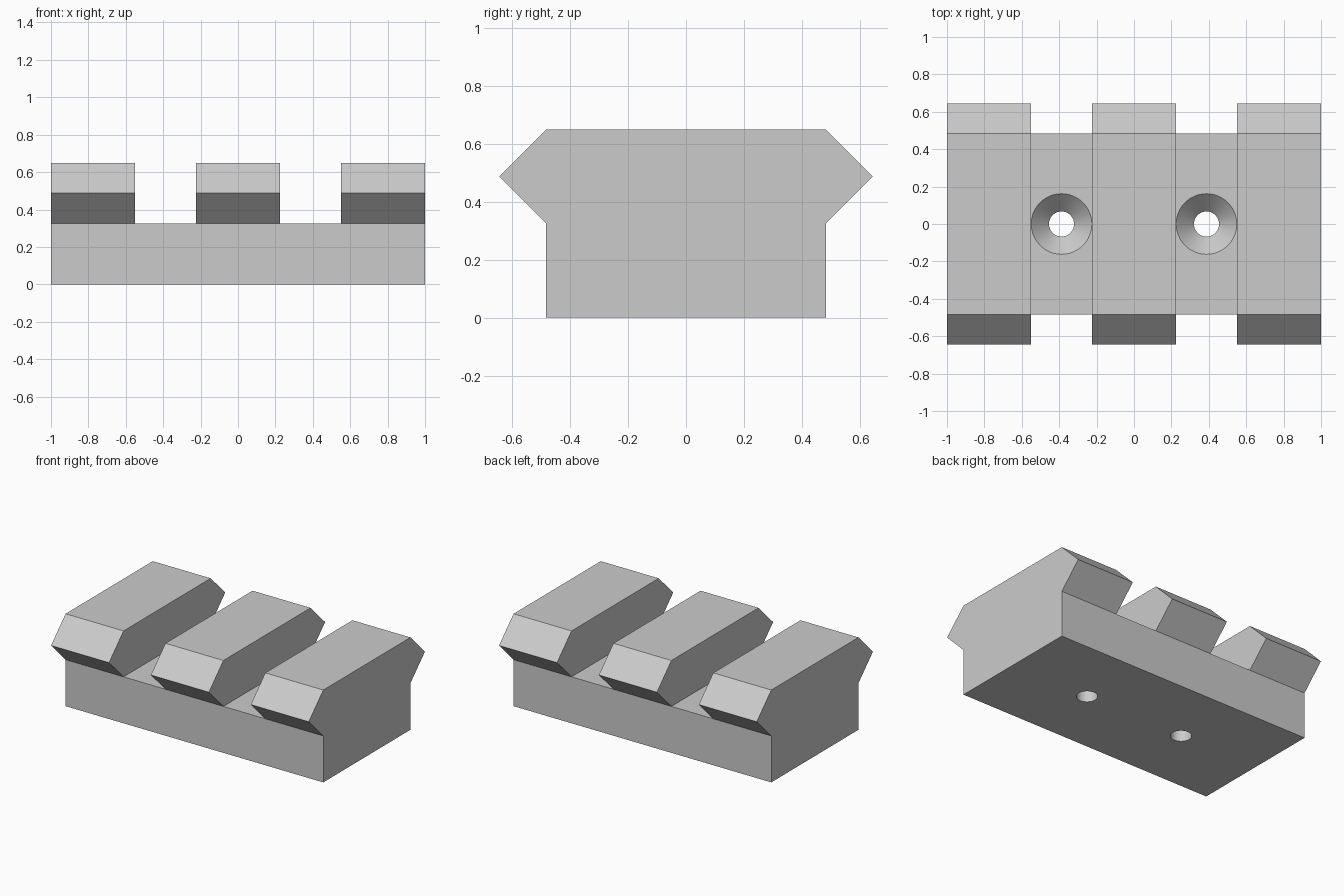
import bpy, bmesh, math

if "Cube" in bpy.data.objects:
    bpy.data.objects.remove(bpy.data.objects["Cube"], do_unlink=True)

BODY_Y, TIP_Y = 0.483, 0.644           # half widths of body and ridge tips
SHELF_Z, TIP_Z, TOP_Z = 0.326, 0.487, 0.648
STATIONS = [-1, -0.55, -0.225, 0.225, 0.55, 1]
HOLE_X, HOLE_R, SINK_R = 0.3875, 0.067, 0.162

grey = bpy.data.materials.new("plain_grey")
grey.use_nodes = True
colour = (0.6, 0.6, 0.6, 1)
grey.diffuse_color = colour
grey.node_tree.nodes["Principled BSDF"].inputs["Base Color"].default_value = colour


def make_object(name, bm):
    bmesh.ops.remove_doubles(bm, verts=bm.verts, dist=0.0001)
    bmesh.ops.recalc_face_normals(bm, faces=bm.faces)
    mesh = bpy.data.meshes.new(name)
    bm.to_mesh(mesh)
    bm.free()
    mesh.materials.append(grey)
    obj = bpy.data.objects.new(name, mesh)
    bpy.context.collection.objects.link(obj)
    return obj


def face(bm, points):
    bm.faces.new([bm.verts.new(p) for p in points])


def sweep(bm, path, x0, x1):
    for (ya, za), (yb, zb) in zip(path, path[1:]):
        face(bm, [(x0, ya, za), (x1, ya, za), (x1, yb, zb), (x0, yb, zb)])


# Rail: constant body section with ridges on alternate segments
body = [(-BODY_Y, SHELF_Z), (-BODY_Y, 0), (BODY_Y, 0), (BODY_Y, SHELF_Z)]
ridge = [(BODY_Y, SHELF_Z), (TIP_Y, TIP_Z), (BODY_Y, TOP_Z),
         (-BODY_Y, TOP_Z), (-TIP_Y, TIP_Z), (-BODY_Y, SHELF_Z)]
bm = bmesh.new()
for i, (x0, x1) in enumerate(zip(STATIONS, STATIONS[1:])):
    sweep(bm, body, x0, x1)
    sweep(bm, ridge if i % 2 == 0 else [ridge[0], ridge[-1]], x0, x1)
for x in STATIONS[1:-1]:
    face(bm, [(x, y, z) for y, z in ridge])
for x in (-1, 1):
    face(bm, [(x, y, z) for y, z in body + ridge[1:-1]])
rail = make_object("slotted_rail", bm)

# Countersunk screw holes, one in each slot
sink_z = SHELF_Z - (SINK_R - HOLE_R)
profile = [(0, -0.1), (HOLE_R, -0.1), (HOLE_R, sink_z),
           (SINK_R, SHELF_Z), (SINK_R, SHELF_Z + 0.1), (0, SHELF_Z + 0.1)]
bm = bmesh.new()
for x in (-HOLE_X, HOLE_X):
    verts = [bm.verts.new((x + r, 0, z)) for r, z in profile]
    edges = [bm.edges.new(pair) for pair in zip(verts, verts[1:])]
    bmesh.ops.spin(bm, geom=verts + edges, cent=(x, 0, 0), axis=(0, 0, 1),
                   angle=math.tau, steps=64)
cutter = make_object("screw_hole_cutter", bm)
cutter.hide_render = True

drill = rail.modifiers.new("screw_holes", "BOOLEAN")
drill.operation = "DIFFERENCE"
drill.solver = "EXACT"
drill.object = cutter
bpy.ops.object.select_all(action="DESELECT")
rail.select_set(True)
bpy.context.view_layer.objects.active = rail
bpy.ops.object.modifier_apply(modifier=drill.name)
bpy.data.objects.remove(cutter, do_unlink=True)
bpy.ops.object.shade_smooth_by_angle(angle=math.radians(30))
